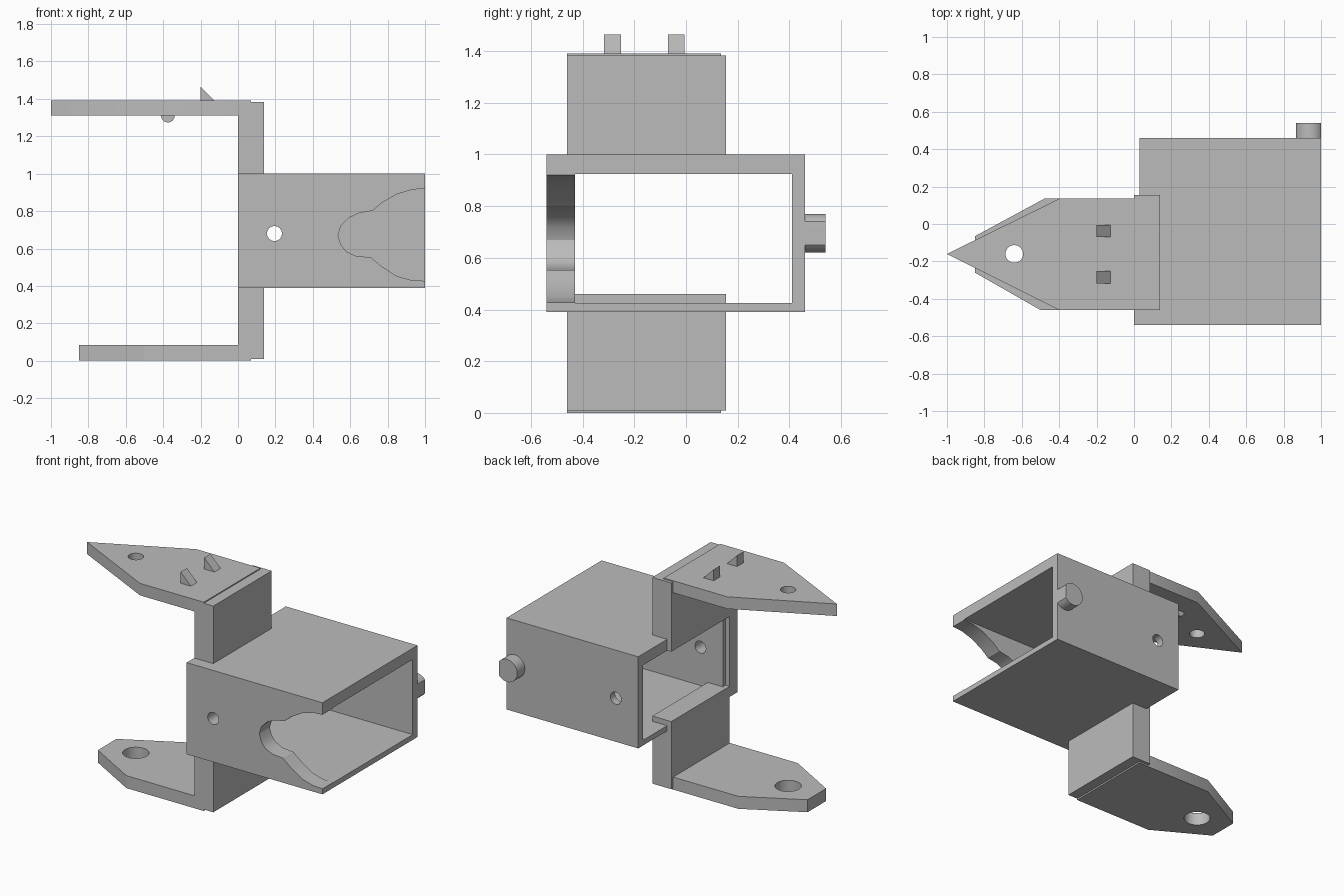
import bpy, bmesh
from math import cos, sin, tau
from mathutils import Vector

cube = bpy.data.objects.get("Cube")
if cube:
    bpy.data.objects.remove(cube, do_unlink=True)

grey = bpy.data.materials.new("plain grey")
grey.use_nodes = True
grey.diffuse_color = (0.5, 0.5, 0.5, 1)
grey.node_tree.nodes["Principled BSDF"].inputs["Base Color"].default_value = grey.diffuse_color


def prism(name, outline, axis, low, high):
    """Extrude a closed outline along an axis; outline uses the other two axes in order."""
    bm = bmesh.new()
    verts = []
    for point in outline:
        co = list(point)
        co.insert("xyz".index(axis), low)
        verts.append(bm.verts.new(co))
    face = bm.faces.new(verts)
    grown = bmesh.ops.extrude_face_region(bm, geom=[face])["geom"]
    shift = Vector([high - low if a == axis else 0 for a in "xyz"])
    bmesh.ops.translate(bm, vec=shift, verts=[g for g in grown if isinstance(g, bmesh.types.BMVert)])
    bmesh.ops.recalc_face_normals(bm, faces=bm.faces)
    mesh = bpy.data.meshes.new(name)
    bm.to_mesh(mesh)
    bm.free()
    mesh.materials.append(grey)
    obj = bpy.data.objects.new(name, mesh)
    bpy.context.collection.objects.link(obj)
    return obj


def block(name, x, y, z):
    return prism(name, [(x[0], y[0]), (x[1], y[0]), (x[1], y[1]), (x[0], y[1])], "z", *z)


def circle(a, b, r, n=48):
    return [(a + r * cos(tau * i / n), b + r * sin(tau * i / n)) for i in range(n)]


def activate(obj):
    bpy.ops.object.select_all(action="DESELECT")
    obj.select_set(True)
    bpy.context.view_layer.objects.active = obj


def cut(obj, *cutters):
    activate(obj)
    for cutter in cutters:
        mod = obj.modifiers.new("cut", "BOOLEAN")
        mod.operation = "DIFFERENCE"
        mod.solver = "EXACT"
        mod.object = cutter
        bpy.ops.object.modifier_apply(modifier=mod.name)
        bpy.data.objects.remove(cutter, do_unlink=True)


def smooth(obj):
    activate(obj)
    bpy.ops.object.shade_smooth_by_angle(angle=0.5)


# Rectangular sleeve, open at both ends, with a scooped front wall
sleeve = block("sleeve", (0, 1), (-0.54, 0.46), (0.39, 1))
scoop = [(1.1, 0.92), (1, 0.92), (0.93, 0.915), (0.85, 0.89), (0.77, 0.845), (0.72, 0.802),
         (0.65, 0.79), (0.595, 0.765), (0.55, 0.72), (0.535, 0.67), (0.55, 0.62),
         (0.58, 0.583), (0.63, 0.56), (0.71, 0.553), (0.77, 0.503), (0.85, 0.452),
         (0.93, 0.43), (1, 0.427), (1.1, 0.427)]
cut(sleeve,
    block("cavity", (-0.2, 1.2), (-0.43, 0.41), (0.425, 0.925)),
    block("end_trim", (-0.2, 0.03), (-0.46, 0.6), (0.2, 1.2)),
    prism("scoop", scoop, "y", -0.7, -0.3),
    prism("cross_hole", circle(0.195, 0.68, 0.04), "y", -0.7, 0.6))
smooth(sleeve)

# Round peg on the back, flattened level with the sleeve end
peg = prism("back_peg", [(min(x, 1), z) for x, z in circle(0.94, 0.695, 0.075)], "y", 0.44, 0.54)
smooth(peg)

# Posts above and below the sleeve
block("upper_post", (0, 0.14), (-0.46, 0.155), (0.925, 1.383))
block("lower_post", (0, 0.14), (-0.46, 0.155), (0.01, 0.46))

# Pointed upper arm and blunt lower arm, each with a hole
upper = prism("upper_arm", [(0.07, -0.46), (0.07, 0.135), (-0.4, 0.135), (-1, -0.16), (-0.4, -0.46)],
              "z", 1.31, 1.39)
cut(upper, prism("upper_hole", circle(-0.64, -0.16, 0.047), "z", 1.2, 1.5))
smooth(upper)
lower = prism("lower_arm", [(0.07, -0.46), (0.07, 0.135), (-0.48, 0.135), (-0.85, -0.065),
                            (-0.85, -0.26), (-0.5, -0.46)], "z", 0, 0.083)
cut(lower, prism("lower_hole", circle(-0.64, -0.16, 0.08), "z", -0.1, 0.2))
smooth(lower)

# Pair of wedge sights on the upper arm
for side, y in (("left", -0.07), ("right", -0.317)):
    prism(side + "_wedge", [(-0.2, 1.38), (-0.2, 1.465), (-0.115, 1.38)], "y", y, y + 0.065)

# Rounded bar under the upper arm
bar = prism("under_bar", circle(-0.375, 1.31, 0.036), "y", -0.31, -0.01)
smooth(bar)
